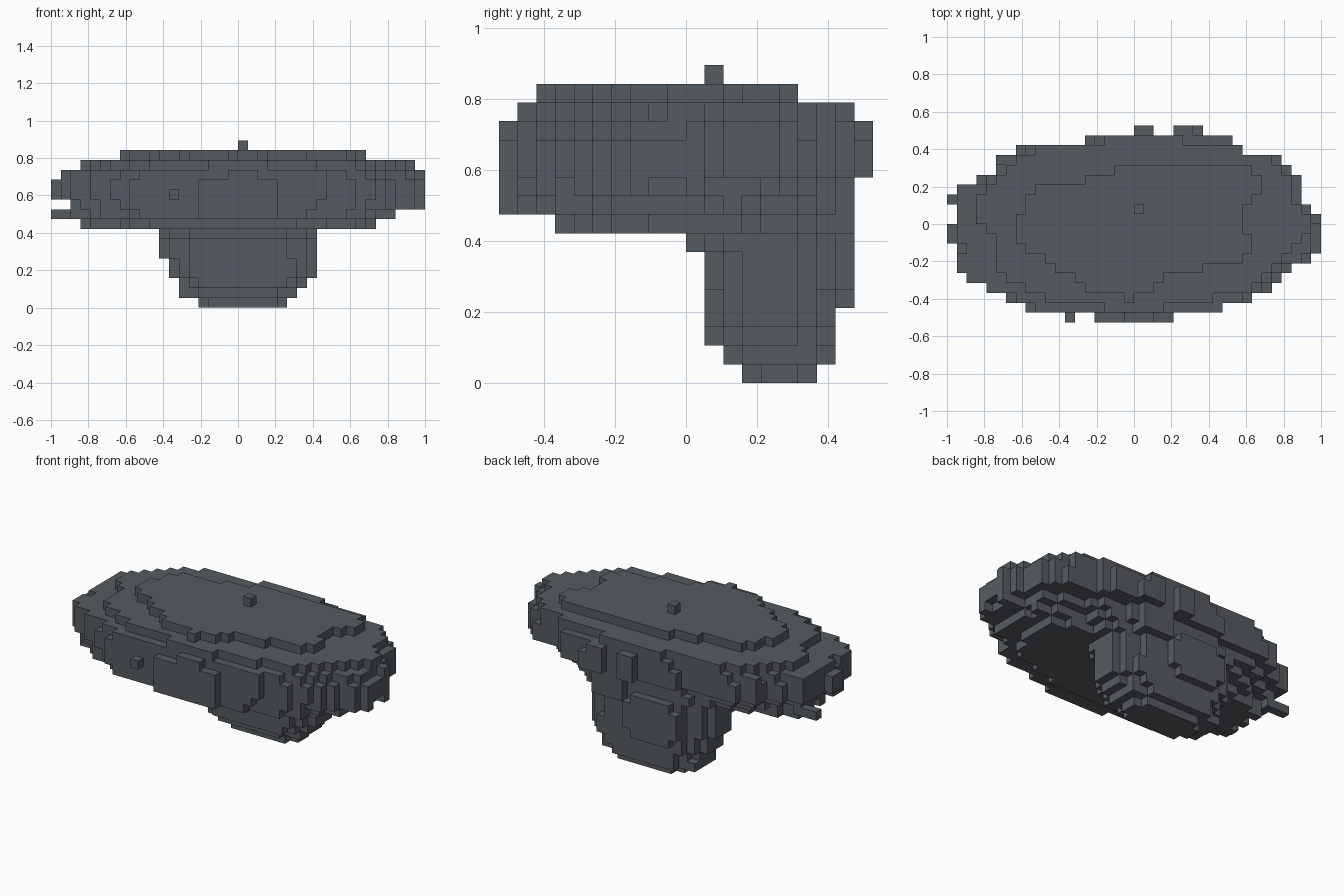
import bpy, bmesh, random

old = bpy.data.objects.get("Cube")
if old:
    bpy.data.objects.remove(old, do_unlink=True)

V = 2 / 38            # block size
random.seed(4)

# Row spans in blocks (x start, x end), listed from front row to back row
RIM = [(-4, 4), (-11, 9), (-13, 12), (-15, 14), (-17, 15), (-18, 16), (-18, 18),
       (-18, 19), (-18, 19), (-18, 19), (-18, 19), (-18, 18), (-18, 17), (-18, 17),
       (-16, 17), (-14, 16), (-14, 15), (-12, 11), (-5, 10), (0, 7)]
LEDGE = [(-3, 3), (-9, 8), (-11, 12), (-13, 13), (-14, 14), (-14, 15), (-14, 16),
         (-14, 17), (-15, 18), (-16, 18), (-16, 17), (-16, 16), (-15, 16),
         (-14, 16), (-13, 15), (-12, 14), (-10, 11), (-3, 5)]
PLATEAU = [(-1, 0), (-5, 2), (-6, 3), (-8, 7), (-9, 11), (-11, 12), (-12, 12),
           (-12, 11), (-12, 11), (-11, 11), (-11, 12), (-10, 13), (-5, 13), (-2, 12)]

cells = set()


def box(x0, x1, y0, y1, z0, z1):
    cells.update((x, y, z) for x in range(x0, x1)
                 for y in range(y0, y1) for z in range(z0, z1))


def rows(spans, first, z):
    for j, (a, b) in enumerate(spans):
        box(a, b, first + j, first + j + 1, z, z + 1)


def shrunk_rim(z, side, front, backs, x_min, x_max, y_min=-10):
    """A rough-edged rim layer, pulled in at the sides, front and back.
    backs holds the amounts for the -x half and the +x half."""
    for j in range(y_min, 10):
        for half, back in enumerate(backs):
            src = j + min(back, j) if j > 0 else j - min(front, -j)
            if not -10 <= src <= 9:
                continue
            a, b = RIM[src + 10]
            trim = side + random.randint(0, 1)
            if half:
                box(max(a, 0), min(b - trim, x_max), j, j + 1, z, z + 1)
            else:
                box(max(a + trim, x_min), min(b, 0), j, j + 1, z, z + 1)


def rounded(x0, x1, y0, y1, z):
    """A layer with rounded corners, for the stem."""
    cx, cy, rx, ry = (x0 + x1) / 2, (y0 + y1) / 2, (x1 - x0) / 2, (y1 - y0) / 2
    for x in range(x0, x1):
        for y in range(y0, y1):
            if abs((x + .5 - cx) / rx) ** 2.5 + abs((y + .5 - cy) / ry) ** 2.5 < 1.05:
                cells.add((x, y, z))


# Stem, growing wider towards the top
STEM = [(-4, 5, 3, 7), (-6, 6, 2, 8), (-6, 7, 1, 8), (-7, 8, 1, 8), (-7, 8, 1, 8),
        (-8, 8, 1, 8), (-8, 8, 1, 8), (-8, 8, 0, 8), (-8, 9, 0, 8), (-9, 10, 0, 8),
        (-9, 11, 0, 8)]
for z, size in enumerate(STEM):
    rounded(*size, z)

# Raised patches on the back of the stem
box(-5, 2, 8, 9, 5, 8)
box(-4, 1, 8, 9, 4, 9)
box(2, 6, 8, 9, 8, 11)

# Sloping underside
shrunk_rim(8, 2, 2, (4, 6), -16, 14, y_min=-7)
shrunk_rim(9, 1, 0, (2, 4), -17, 16)
shrunk_rim(10, 0, 0, (1, 2), -17, 19)

# Rim layers, ledge and plateau
rows(RIM, -10, 11)
rows(RIM, -10, 12)
shrunk_rim(13, 0, 0, (0, 0), -18, 19, y_min=-9)
box(-1, 2, -10, -9, 13, 14)
rows(LEDGE, -9, 14)
rows(PLATEAU, -8, 15)

# Single blocks that stick out, and a notch in the back edge
box(0, 1, 1, 2, 16, 17)
box(-19, -16, 2, 3, 9, 10)
box(-19, -18, -2, 0, 11, 13)
box(-7, -6, -10, -9, 11, 12)
box(-4, 4, -10, -9, 9, 11)
cells -= {(x, 9, z) for x in (2, 3) for z in range(9, 15)}

# Skin the outer faces of the blocks
FACES = {(1, 0, 0): ((1, 0, 0), (1, 1, 0), (1, 1, 1), (1, 0, 1)),
         (-1, 0, 0): ((0, 0, 0), (0, 0, 1), (0, 1, 1), (0, 1, 0)),
         (0, 1, 0): ((0, 1, 0), (0, 1, 1), (1, 1, 1), (1, 1, 0)),
         (0, -1, 0): ((0, 0, 0), (1, 0, 0), (1, 0, 1), (0, 0, 1)),
         (0, 0, 1): ((0, 0, 1), (1, 0, 1), (1, 1, 1), (0, 1, 1)),
         (0, 0, -1): ((0, 0, 0), (0, 1, 0), (1, 1, 0), (1, 0, 0))}
bm = bmesh.new()
verts = {}


def vert(p):
    if p not in verts:
        verts[p] = bm.verts.new([c * V for c in p])
    return verts[p]


for x, y, z in sorted(cells):
    for (dx, dy, dz), corners in FACES.items():
        if (x + dx, y + dy, z + dz) not in cells:
            bm.faces.new([vert((x + a, y + b, z + c)) for a, b, c in corners])

mesh = bpy.data.meshes.new("floating_rock")
bm.to_mesh(mesh)
bm.free()
rock = bpy.data.objects.new("floating_rock", mesh)
bpy.context.collection.objects.link(rock)

# Slate grey material
mat = bpy.data.materials.new("slate_grey")
mat.use_nodes = True
color = (0.09, 0.105, 0.117, 1)
mat.diffuse_color = color
mat.node_tree.nodes["Principled BSDF"].inputs["Base Color"].default_value = color
mesh.materials.append(mat)
